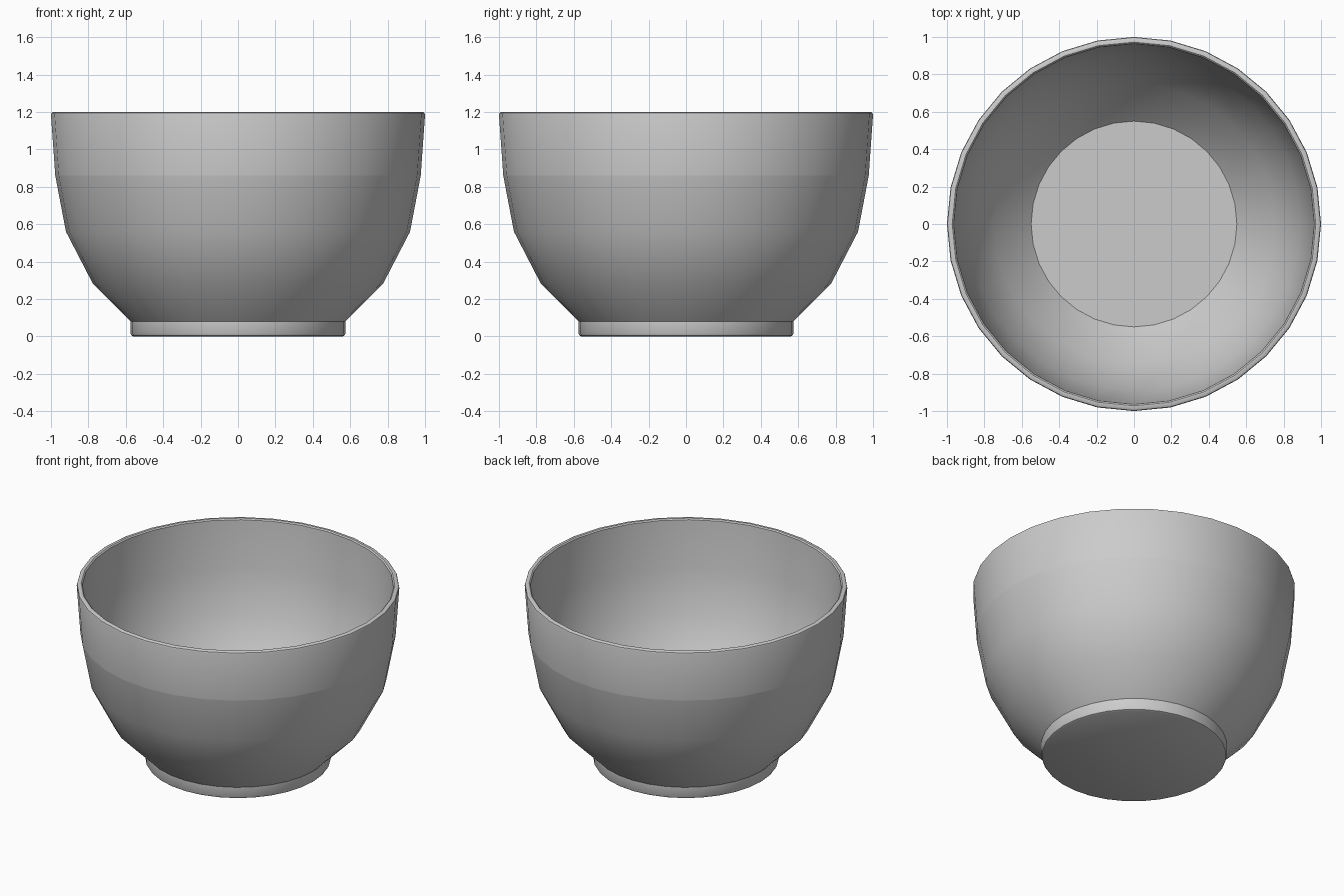
import bpy
import bmesh
import math
from mathutils import Matrix

cube = bpy.data.objects.get("Cube")
if cube:
    bpy.data.objects.remove(cube, do_unlink=True)

SIDES = 32
CREASE_Z = 0.86

# Cross-section as (radius, height), from the underside round to the inner floor
foot = [(0.56, 0.0), (0.57, 0.005), (0.575, 0.015), (0.575, 0.08)]
outer_wall = [(0.775, 0.28), (0.92, 0.56), (0.977, CREASE_Z), (1.0, 1.185)]
rim = [(0.997, 1.195), (0.988, 1.2), (0.972, 1.2), (0.964, 1.193)]
inner_wall = [(0.946, 0.87), (0.89, 0.575), (0.75, 0.3), (0.55, 0.1)]
profile = foot + outer_wall + rim + inner_wall

# Glazed clay colour
clay = bpy.data.materials.new("grey_clay")
clay.use_nodes = True
colour = (0.6, 0.6, 0.6, 1.0)
clay.diffuse_color = colour
clay.node_tree.nodes["Principled BSDF"].inputs["Base Color"].default_value = colour

# Turn the cross-section about the vertical axis
bm = bmesh.new()
rings = []
for radius, height in profile:
    ring = bmesh.ops.create_circle(
        bm, segments=SIDES, radius=radius, matrix=Matrix.Translation((0, 0, height)))
    rings.append(ring["verts"])
for lower, upper in zip(rings, rings[1:]):
    for i in range(SIDES):
        j = (i + 1) % SIDES
        bm.faces.new((lower[i], lower[j], upper[j], upper[i]))

# Flat underside and flat inner floor
bm.faces.new(rings[0])
bm.faces.new(rings[-1])
bmesh.ops.recalc_face_normals(bm, faces=bm.faces)

mesh = bpy.data.meshes.new("bowl")
bm.to_mesh(mesh)
bm.free()
mesh.materials.append(clay)
bowl = bpy.data.objects.new("bowl", mesh)
bpy.context.collection.objects.link(bowl)

# Smooth walls, with a crisp line under the upper band
bpy.ops.object.select_all(action="DESELECT")
bowl.select_set(True)
bpy.context.view_layer.objects.active = bowl
bpy.ops.object.shade_smooth_by_angle(angle=math.radians(35))
for edge in mesh.edges:
    if all(abs(mesh.vertices[v].co.z - CREASE_Z) < 0.001 for v in edge.vertices):
        edge.use_edge_sharp = True
